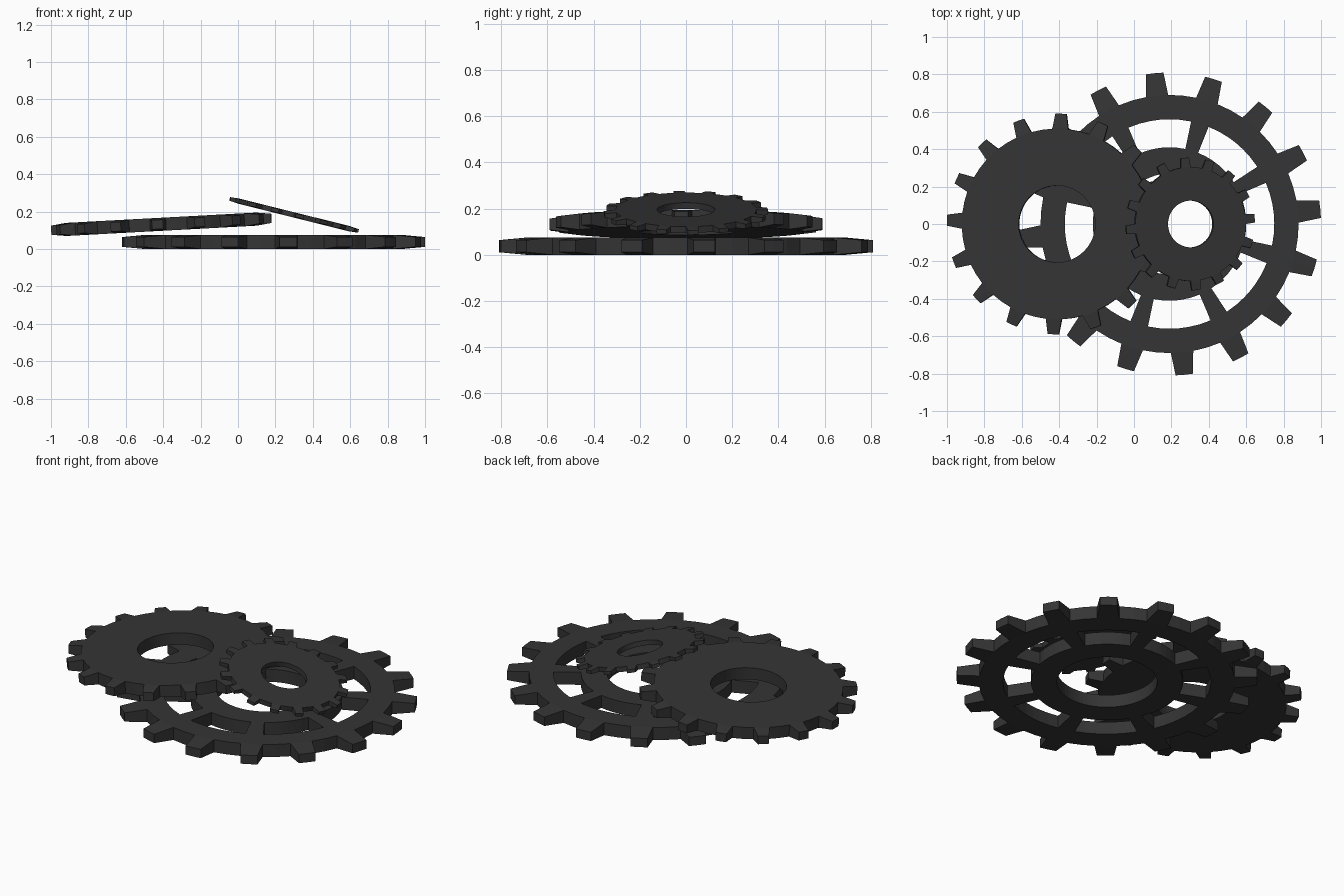
import bpy, bmesh
from math import cos, sin, radians

if "Cube" in bpy.data.objects:
    bpy.data.objects.remove(bpy.data.objects["Cube"])

TEETH = 16
dark = bpy.data.materials.new("dark_metal")
dark.diffuse_color = (0.035, 0.035, 0.035, 1)
dark.use_nodes = True
dark.node_tree.nodes["Principled BSDF"].inputs["Base Color"].default_value = dark.diffuse_color


def gear(name, rings, tip, thick, loc, turn, tilt, root_a, tip_a, spokes=False):
    """Flat gear: concentric rings of quads plus teeth, extruded, tips thinned."""
    bm = bmesh.new()
    pitch = 360 / TEETH
    half = thick / 2

    def vert(r, a):
        a = radians(a + turn)
        return bm.verts.new((r * cos(a), r * sin(a), -half))

    angles = [t * pitch + o for t in range(TEETH)
              for o in (-root_a, 0, root_a, pitch / 2)]
    n = len(angles)
    grid = [[vert(r, a) for a in angles] for r in rings]

    # Body rings; the middle band of a spoked gear is open except at odd teeth
    for b in range(len(rings) - 1):
        for k in range(n):
            is_spoke = (k // 4) % 2 == 1 and k % 4 < 2
            if spokes and b == 1 and not is_spoke:
                continue
            j = (k + 1) % n
            bm.faces.new((grid[b][k], grid[b + 1][k], grid[b + 1][j], grid[b][j]))

    # Teeth
    for t in range(TEETH):
        outer = [vert(tip, t * pitch + o) for o in (-tip_a, 0, tip_a)]
        base = grid[-1][t * 4:t * 4 + 3]
        for i in range(2):
            bm.faces.new((base[i], outer[i], outer[i + 1], base[i + 1]))

    # Thickness
    res = bmesh.ops.extrude_face_region(bm, geom=bm.faces[:], use_keep_orig=True)
    for v in res["geom"]:
        if isinstance(v, bmesh.types.BMVert):
            v.co.z = half
    for v in bm.verts:
        if v.co.xy.length > tip - 0.01:
            v.co.z *= 0.7
    bmesh.ops.recalc_face_normals(bm, faces=bm.faces[:])

    me = bpy.data.meshes.new(name)
    bm.to_mesh(me)
    bm.free()
    me.materials.append(dark)
    ob = bpy.data.objects.new(name, me)
    ob.location = loc
    ob.rotation_euler = (0, radians(tilt), 0)
    bpy.context.collection.objects.link(ob)
    return ob


# Large spoked gear lying flat
gear("large_gear", (0.27, 0.41, 0.56, 0.69), 0.81, 0.075,
     (0.19, 0, 0.0375), 5.6, 0, 5.0, 3.3, spokes=True)
# Medium gear leaning on its left rim
gear("medium_gear", (0.205, 0.51), 0.59, 0.07,
     (-0.41, 0, 0.132), -2, -3.1, 4.8, 2.9)
# Small thin gear resting on both
gear("small_gear", (0.125, 0.305), 0.355, 0.028,
     (0.30, 0, 0.182), 5, 14, 5.0, 3.7)
